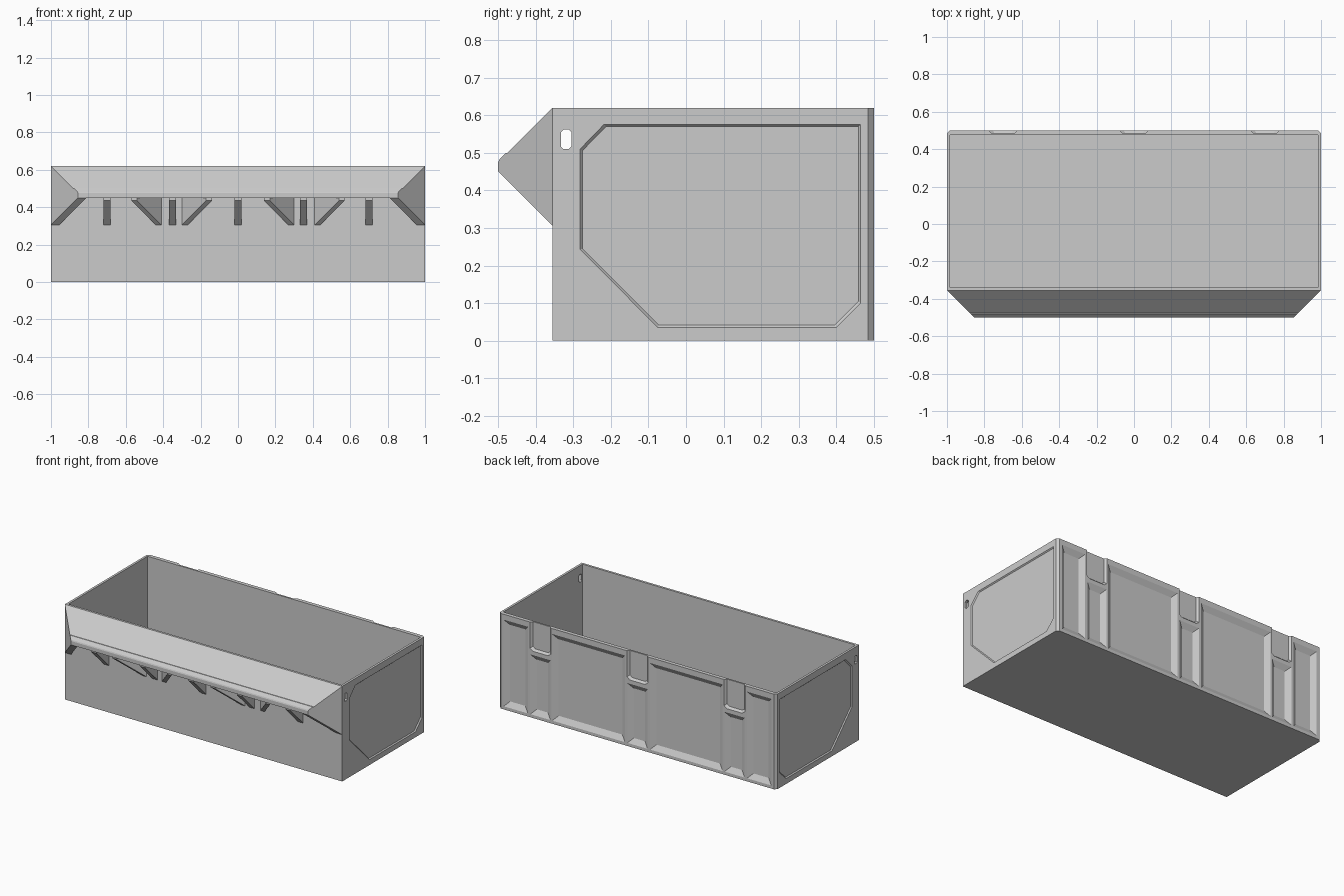
import bpy, bmesh

if "Cube" in bpy.data.objects:
    bpy.data.objects.remove(bpy.data.objects["Cube"])

WALL_Y, BACK_Y, TOP = -0.355, 0.5, 0.62


def add_loft(bm, rings):
    """Join equal-sized point rings into a closed solid."""
    vs = [[bm.verts.new(p) for p in r] for r in rings]
    n = len(vs[0])
    bm.faces.new(vs[0][::-1])
    bm.faces.new(vs[-1])
    for a, b in zip(vs, vs[1:]):
        for i in range(n):
            j = (i + 1) % n
            bm.faces.new((a[i], a[j], b[j], b[i]))


def finish(bm, name):
    bmesh.ops.recalc_face_normals(bm, faces=bm.faces[:])
    me = bpy.data.meshes.new(name)
    bm.to_mesh(me)
    bm.free()
    ob = bpy.data.objects.new(name, me)
    bpy.context.collection.objects.link(ob)
    return ob


def pocket(bm, pts, inset, depth, place):
    """Bevelled recess cutter; place maps (u, v, distance inward) to 3D."""
    us, vs = [p[0] for p in pts], [p[1] for p in pts]
    cu, cv = (min(us) + max(us)) / 2, (min(vs) + max(vs)) / 2
    ku = 1 - 2 * inset / (max(us) - min(us))
    kv = 1 - 2 * inset / (max(vs) - min(vs))
    inner = [(cu + (u - cu) * ku, cv + (v - cv) * kv) for u, v in pts]
    add_loft(bm, [[place(u, v, -0.02) for u, v in pts],
                  [place(u, v, 0) for u, v in pts],
                  [place(u, v, depth) for u, v in inner]])


def rect(a, b, c, d):
    return [(a, c), (b, c), (b, d), (a, d)]


def cut(ob, bm, name):
    c = finish(bm, name)
    c.hide_render = True
    m = ob.modifiers.new(name, 'BOOLEAN')
    m.operation, m.solver, m.object = 'DIFFERENCE', 'EXACT', c
    bpy.context.view_layer.objects.active = ob
    bpy.ops.object.modifier_apply(modifier=m.name)
    bpy.data.objects.remove(c)


def sheared_prism(name, profile, left, right, sl, sr):
    """(y, z) profile spanned in x; ends shift by sl / sr per unit out from the wall."""
    bm = bmesh.new()
    add_loft(bm, [[(x + s * (WALL_Y - y), y, z) for y, z in profile]
                  for x, s in ((left, sl), (right, sr))])
    return finish(bm, name)


# Bin body with chamfered rear corners
plan = [(-1, WALL_Y), (1, WALL_Y), (1, 0.485), (0.985, BACK_Y),
        (-0.985, BACK_Y), (-1, 0.485)]
bm = bmesh.new()
add_loft(bm, [[(x, y, z) for x, y in plan] for z in (0, TOP)])
body = finish(bm, "bin_body")

# Open cavity
bm = bmesh.new()
add_loft(bm, [[(x, y, z) for x, y in rect(-0.985, 0.985, -0.34, 0.475)]
              for z in (0.02, 0.8)])
cut(body, bm, "cavity_cutter")


# Recesses in the back and the two ends
def back(u, v, d):
    return (u, BACK_Y - d, v)


bm = bmesh.new()
for s in (-1, 1):
    for a, b in ((0.79, 0.965), (0.09, 0.615)):
        pocket(bm, rect(*sorted((a * s, b * s)), 0.02, 0.585), 0.033, 0.02, back)
for c in (-0.7, 0, 0.7):
    pocket(bm, rect(c - 0.073, c + 0.073, 0.02, 0.41), 0.033, 0.02, back)
    notch = [(c - 0.075, 0.66), (c - 0.075, 0.45), (c - 0.055, 0.435),
             (c + 0.055, 0.435), (c + 0.075, 0.45), (c + 0.075, 0.66)]
    pocket(bm, notch, 0.012, 0.014, back)
side = [(-0.282, 0.51), (-0.218, 0.576), (0.465, 0.576), (0.465, 0.10),
        (0.40, 0.035), (-0.075, 0.035), (-0.282, 0.243)]
for s in (-1, 1):
    pocket(bm, side, 0.006, 0.007, lambda u, v, d, s=s: (s * (1 - d), u, v))
cut(body, bm, "recess_cutter")

# Small slot through both ends
slot = [(-0.333, 0.517), (-0.326, 0.51), (-0.312, 0.51), (-0.305, 0.517),
        (-0.305, 0.555), (-0.312, 0.562), (-0.326, 0.562), (-0.333, 0.555)]
bm = bmesh.new()
add_loft(bm, [[(x, y, z) for y, z in slot] for x in (-1.1, 1.1)])
cut(body, bm, "slot_cutter")

# Sloped front lip with mitred ends and a small step near its edge
lip = [(WALL_Y, TOP), (-0.475, 0.50), (-0.48, 0.50), (-0.497, 0.482),
       (-0.5, 0.475), (-0.5, 0.45), (-0.482, 0.45), (WALL_Y, 0.577)]
sheared_prism("front_lip", lip, -1, 1, 1, -1)

# Diagonal plates closing the lip ends
end_profile = [(WALL_Y, TOP), (-0.5, 0.475), (-0.5, 0.45), (WALL_Y, 0.305)]
sheared_prism("lip_end_left", end_profile, -1, -0.955, 1, 1)
sheared_prism("lip_end_right", end_profile, 0.955, 1, -1, -1)

# Straight and diagonal gussets under the lip
gusset = [(WALL_Y, 0.59), (-0.485, 0.46), (-0.485, 0.435), (WALL_Y, 0.305)]
for x in (-0.7, -0.35, 0, 0.35, 0.7):
    sheared_prism("straight_gusset", gusset, x - 0.019, x + 0.019, 0, 0)
for s in (-1, 1):
    for a, b, d in ((0.41, 0.44, 1), (0.27, 0.30, -1)):
        l, r = sorted((a * s, b * s))
        sheared_prism("diagonal_gusset", gusset, l, r, d * s, d * s)
